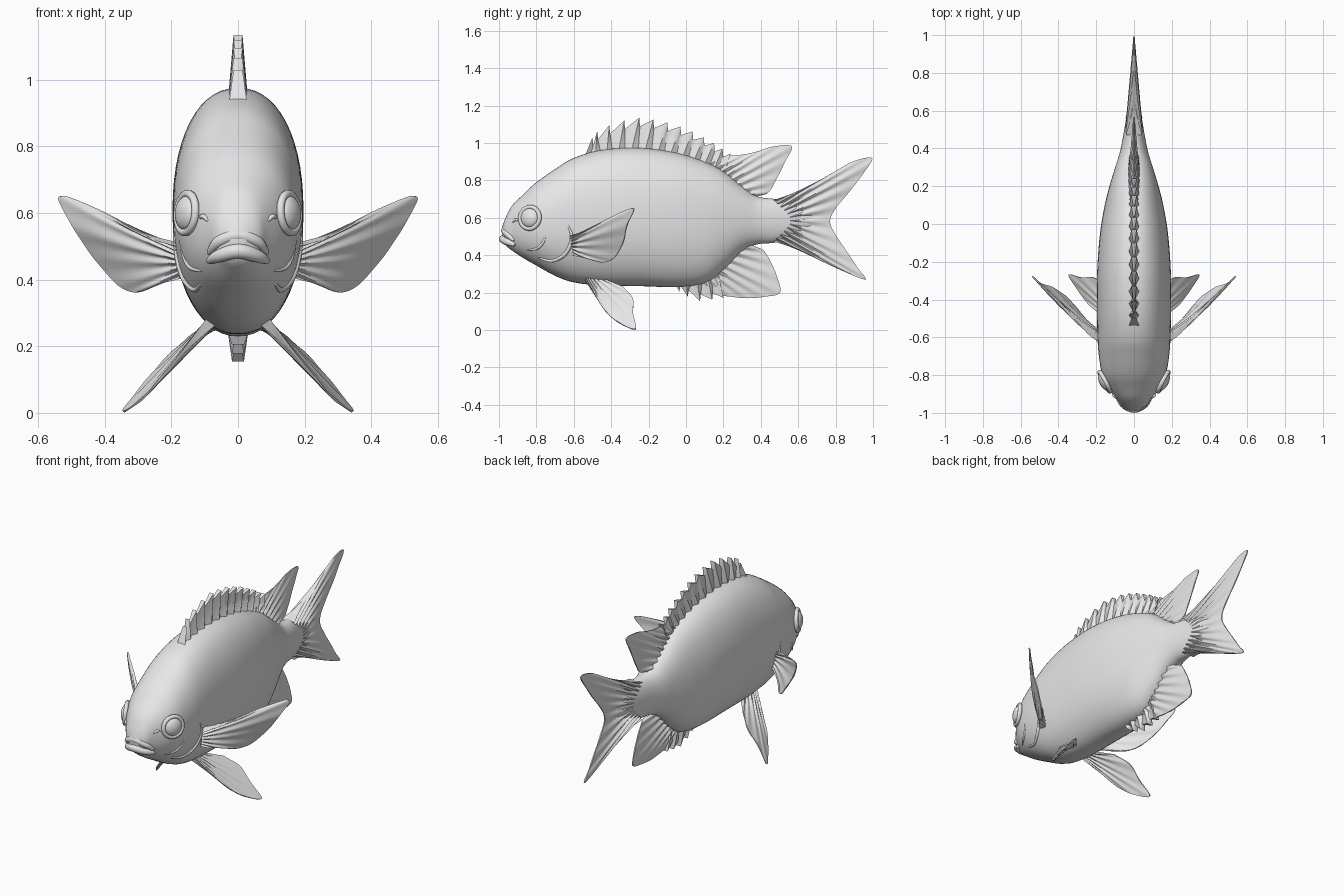
import bpy, bmesh, math
from mathutils import Vector

cube = bpy.data.objects.get("Cube")
if cube:
    bpy.data.objects.remove(cube, do_unlink=True)

grey = bpy.data.materials.new("plain_grey")
grey.use_nodes = True
grey.diffuse_color = (0.8, 0.8, 0.8, 1)
grey.node_tree.nodes["Principled BSDF"].inputs["Base Color"].default_value = (0.8, 0.8, 0.8, 1)


def finish(obj, name, angle=50):
    obj.name = name
    obj.data.materials.append(grey)
    bpy.ops.object.select_all(action='DESELECT')
    obj.select_set(True)
    bpy.context.view_layer.objects.active = obj
    bpy.ops.object.shade_smooth_by_angle(angle=math.radians(angle))
    return obj


def spline(points, steps):
    """Smooth path through the points, as a list of vectors."""
    p = [Vector(q) for q in points]
    p = [p[0] * 2 - p[1]] + p + [p[-1] * 2 - p[-2]]
    out = []
    for a, b, c, d in zip(p, p[1:], p[2:], p[3:]):
        for k in range(steps):
            t = k / steps
            out.append(0.5 * (2 * b + (c - a) * t + (2 * a - 5 * b + 4 * c - d) * t * t
                              + (3 * b - a - 3 * c + d) * t ** 3))
    return out + [p[-2]]


def at(path, f):
    """Point on a list of vectors at fraction f."""
    x = f * (len(path) - 1)
    i = min(int(x), len(path) - 2)
    return path[i].lerp(path[i + 1], x - i)


def loft(name, rings, angle=50):
    """Closed skin through equal rings of points, capped at both ends."""
    bm = bmesh.new()
    loops = [[bm.verts.new(p) for p in ring] for ring in rings]
    n = len(loops[0])
    for a, b in zip(loops, loops[1:]):
        for i in range(n):
            j = (i + 1) % n
            bm.faces.new((a[i], a[j], b[j], b[i]))
    bm.faces.new(loops[0])
    bm.faces.new(loops[-1])
    bmesh.ops.recalc_face_normals(bm, faces=bm.faces)
    mesh = bpy.data.meshes.new(name)
    bm.to_mesh(mesh)
    bm.free()
    obj = bpy.data.objects.new(name, mesh)
    bpy.context.collection.objects.link(obj)
    return finish(obj, name, angle)


def fin(name, base, tips, root, edge, rays, ripple=0.3, smooth=True, bow=0.0, normal=None):
    """Tapered fin: rays run from the base line to the tip outline."""
    steps = 6 if smooth else 2
    foot = spline(base, 6)
    rim = spline(tips, steps) if smooth else [
        at([Vector(t) for t in tips], i / (2 * len(tips) - 2)) for i in range(2 * len(tips) - 1)]
    normal = Vector(normal or (1, 0, 0)).normalized()
    rings, rows = [], 7
    for i, tip in enumerate(rim):
        f = i / (len(rim) - 1)
        start = at(foot, f)
        wave = 1 + ripple * math.cos(math.tau * rays * f)
        front, back = [], []
        for k in range(rows + 1):
            v = k / rows
            mid = start.lerp(tip, v) + normal * bow * math.sin(math.pi * v)
            half = normal * (root + (edge - root) * v) * wave
            front.append(mid + half)
            back.append(mid - half)
        rings.append(front + back[::-1])
    return loft(name, rings)


def tube(name, points, radius, taper=0.3):
    """Round cord along a path, thinner at its ends."""
    path = spline(points, 6)
    rings = []
    for i, p in enumerate(path):
        way = (path[min(i + 1, len(path) - 1)] - path[max(i - 1, 0)]).normalized()
        side = way.cross(Vector((0.3, 0.2, 1))).normalized()
        up = side.cross(way)
        r = radius * (taper + (1 - taper) * math.sin(math.pi * i / (len(path) - 1)) ** 0.6)
        rings.append([p + r * (side * math.cos(a) + up * math.sin(a))
                      for a in (math.tau * k / 12 for k in range(12))])
    return loft(name, rings)


# Body: stations of (half width, y, belly height), with back heights beside them
widths = [.02, .062, .09, .135, .168, .186, .193, .196, .195, .18, .155, .13, .10, .075, .055, .038, .015]
along = [-.985, -.965, -.93, -.87, -.8, -.7, -.6, -.45, -.25, -.05, .1, .2, .3, .38, .48, .58, .68]
belly = [.50, .455, .425, .385, .345, .29, .255, .238, .235, .23, .25, .32, .42, .458, .468, .50, .55]
back = [.545, .60, .665, .725, .79, .86, .92, .963, .975, .948, .90, .85, .77, .715, .70, .68, .62]
low = spline(list(zip(widths, along, belly)), 5)
high = spline(list(zip(widths, along, back)), 5)
POWER = 2.2


def power(c):
    return math.copysign(abs(c) ** (2 / POWER), c)


rings = []
for lo, hi in zip(low, high):
    mid, half = (lo.z + hi.z) / 2, (hi.z - lo.z) / 2
    rings.append([(lo.x * power(math.cos(a)), lo.y, mid + half * power(math.sin(a)))
                  for a in (math.tau * k / 56 for k in range(56))])
loft("body", rings)


def on_skin(y, z, side):
    """Point of the body surface at y and z."""
    i = min(range(len(low)), key=lambda k: abs(low[k].y - y))
    mid, half = (low[i].z + high[i].z) / 2, (high[i].z - low[i].z) / 2
    t = min(abs((z - mid) / half), 0.99)
    return Vector((side * low[i].x * (1 - t ** POWER) ** (1 / POWER), y, z))


# Lips, arched down at the corners
tube("upper_lip", [(-.088, -.92, .478), (-.055, -.957, .515), (0, -.968, .533),
                   (.055, -.957, .515), (.088, -.92, .478)], .021)
tube("lower_lip", [(-.09, -.915, .455), (-.055, -.955, .472), (0, -.977, .486),
                   (.055, -.955, .472), (.09, -.915, .455)], .023)

# Tail fin
fin("tail_fin", [(0, .47, .695), (0, .56, .585), (0, .47, .472)],
    [(0, .6, .74), (0, .75, .82), (0, .89, .90), (0, .995, .92), (0, .95, .84), (0, .87, .735),
     (0, .80, .65), (0, .77, .58), (0, .80, .51), (0, .86, .42), (0, .92, .33), (0, .96, .27),
     (0, .84, .315), (0, .7, .38), (0, .58, .44)], .034, .003, 12)

# Spiny dorsal fin: each spine tip is followed by a notch in the membrane
peaks = [(-.5, 1.03), (-.475, 1.065), (-.41, 1.095), (-.33, 1.12), (-.25, 1.135), (-.175, 1.125),
         (-.1, 1.11), (-.03, 1.088), (.035, 1.062), (.095, 1.03), (.15, 1.0), (.195, .97), (.24, .945)]
edge = []
for y, z in peaks:
    edge += [(0, y, z), (0, y + .004, z - .045)]
fin("spiny_dorsal_fin", [(0, -.545, .92), (0, -.36, .955), (0, -.15, .95), (0, .04, .90), (0, .2, .83)],
    edge[:-1], .019, .009, len(peaks) - 1, ripple=0.5, smooth=False)

# Soft dorsal fin
fin("soft_dorsal_fin", [(0, .1, .87), (0, .24, .80), (0, .36, .70)],
    [(0, .2, .93), (0, .3, .938), (0, .38, .955), (0, .46, .98), (0, .565, .983), (0, .53, .90),
     (0, .48, .80), (0, .44, .735), (0, .38, .715)], .024, .003, 8)

# Anal fin: short spines in front, soft lobe behind
edge = []
for y, z in [(-.035, .205), (.01, .178), (.075, .155), (.14, .163), (.2, .172)]:
    edge += [(0, y, z), (0, y + .004, z + .035)]
fin("spiny_anal_fin", [(0, -.06, .25), (0, .06, .26), (0, .17, .32)], edge[:-1],
    .022, .012, 4, ripple=0.5, smooth=False)
fin("soft_anal_fin", [(0, .08, .27), (0, .2, .35), (0, .36, .48)],
    [(0, .15, .19), (0, .24, .178), (0, .33, .17), (0, .42, .178), (0, .503, .2), (0, .485, .29),
     (0, .45, .37), (0, .41, .43), (0, .35, .445)], .026, .003, 8)

# Paired fins, eyes and gill covers
for word, s in (("left", 1), ("right", -1)):
    def flip(points):
        return [(s * x, y, z) for x, y, z in points]

    fin(word + "_pectoral_fin", flip([(.175, -.61, .505), (.175, -.60, .46), (.165, -.59, .405)]),
        flip([(.30, -.5, .545), (.42, -.39, .61), (.535, -.28, .65), (.495, -.315, .56),
              (.435, -.335, .47), (.36, -.385, .385), (.30, -.45, .362), (.23, -.54, .39)]),
        .016, .003, 7, bow=.012, normal=(s * .68, -.7, -.2))
    fin(word + "_pelvic_fin", flip([(.08, -.54, .275), (.085, -.5, .265), (.075, -.43, .26)]),
        flip([(.16, -.49, .19), (.235, -.43, .10), (.29, -.36, .04), (.345, -.27, .005),
              (.28, -.283, .09), (.21, -.285, .17), (.14, -.34, .232)]),
        .013, .003, 6, normal=(s * .7, -.1, .7))

    facing = Vector((s * .88, -.46, .08)).to_track_quat('Z', 'Y').to_euler()
    spot = on_skin(-.835, .60, s)
    bpy.ops.mesh.primitive_uv_sphere_add(segments=32, ring_count=16, radius=.052,
                                         location=spot, rotation=facing)
    eye = bpy.context.object
    eye.scale.z = .55
    finish(eye, word + "_eye")
    bpy.ops.mesh.primitive_torus_add(major_segments=40, minor_segments=10, major_radius=.058,
                                     minor_radius=.012, location=spot, rotation=facing)
    finish(bpy.context.object, word + "_eye_rim")

    gill = [(-.63, .56), (-.61, .5), (-.625, .44), (-.66, .395), (-.72, .37), (-.79, .385)]
    tube(word + "_gill_edge", [on_skin(y, z, s * .985) for y, z in gill], .011)
    cheek = [(-.76, .56), (-.755, .49), (-.79, .44), (-.85, .425)]
    tube(word + "_cheek_edge", [on_skin(y, z, s * .975) for y, z in cheek], .008)
    tube(word + "_nostril", [on_skin(y, z, s) for y, z in [(-.925, .575), (-.912, .59), (-.9, .585)]], .007)
